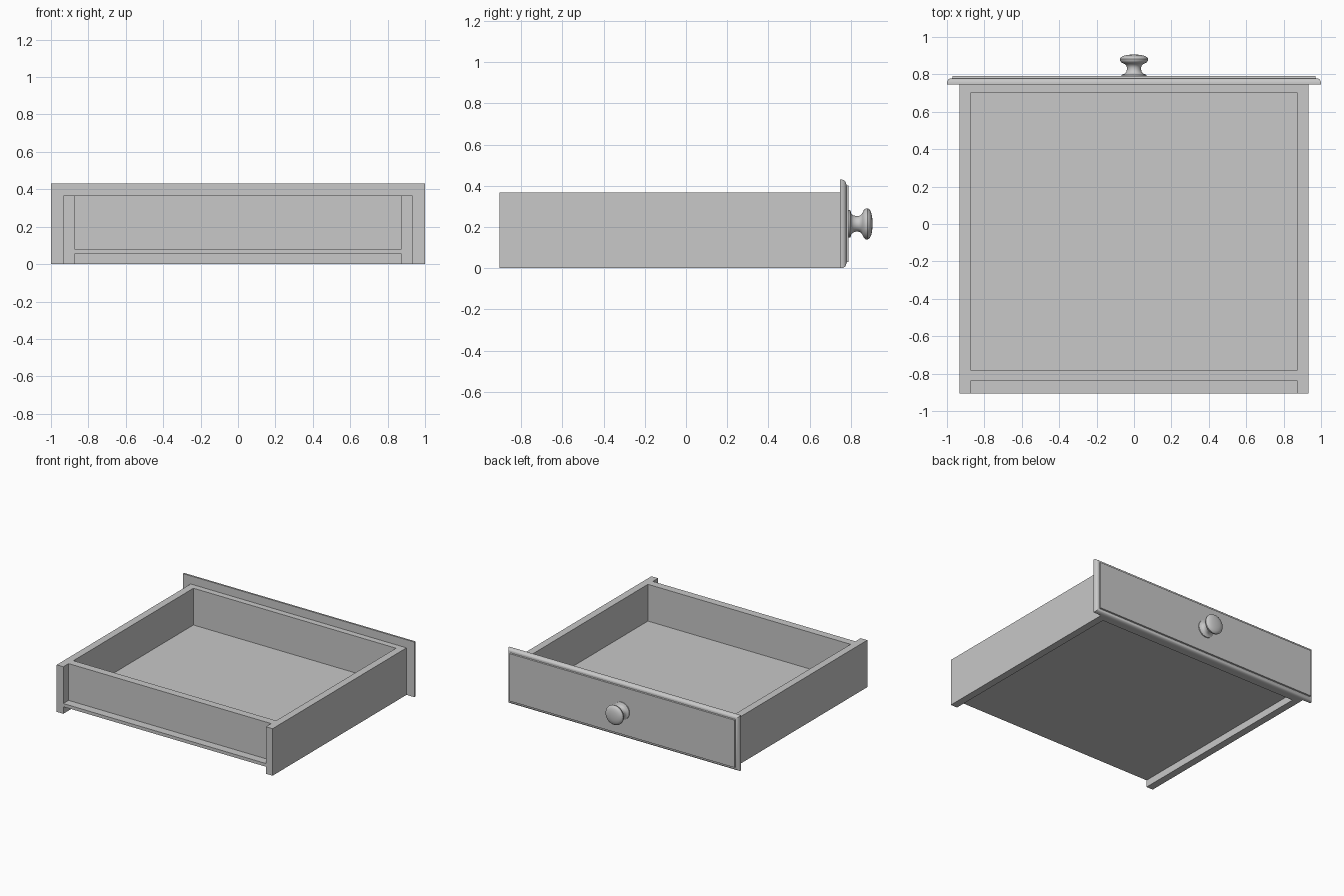
import bpy, bmesh, math

cube = bpy.data.objects.get("Cube")
if cube:
    bpy.data.objects.remove(cube, do_unlink=True)

grey = bpy.data.materials.new("plain_grey")
grey.use_nodes = True
colour = (0.58, 0.58, 0.58, 1)
grey.diffuse_color = colour
grey.node_tree.nodes["Principled BSDF"].inputs["Base Color"].default_value = colour


def finish(name, bm, smooth=False):
    bmesh.ops.recalc_face_normals(bm, faces=bm.faces)
    mesh = bpy.data.meshes.new(name)
    bm.to_mesh(mesh)
    bm.free()
    mesh.materials.append(grey)
    obj = bpy.data.objects.new(name, mesh)
    bpy.context.collection.objects.link(obj)
    if smooth:
        bpy.ops.object.select_all(action='DESELECT')
        obj.select_set(True)
        bpy.context.view_layer.objects.active = obj
        bpy.ops.object.shade_smooth_by_angle(angle=math.radians(35))
    return obj


def board(name, x, y, z):
    """Box between the given (low, high) limits on each axis."""
    bm = bmesh.new()
    bmesh.ops.create_cube(bm, size=1)
    for v in bm.verts:
        v.co = [lo + (c + 0.5) * (hi - lo) for c, (lo, hi) in zip(v.co, (x, y, z))]
    return finish(name, bm)


def loft(name, rings):
    """Skin a stack of equal-sized point rings and cap both ends."""
    bm = bmesh.new()
    loops = [[bm.verts.new(p) for p in ring] for ring in rings]
    n = len(loops[0])
    for a, b in zip(loops, loops[1:]):
        for i in range(n):
            j = (i + 1) % n
            bm.faces.new((a[i], a[j], b[j], b[i]))
    bm.faces.new(loops[0])
    bm.faces.new(loops[-1])
    return finish(name, bm, smooth=True)


OUT, INN = 0.932, 0.875      # outer and inner faces of the sides
BACK, FACE = -0.905, 0.747   # rear end and back of the face panel
TOP = 0.367

# Drawer box
board("left_side", (INN, OUT), (BACK, FACE), (0, TOP))
board("right_side", (-OUT, -INN), (BACK, FACE), (0, TOP))
board("inner_front", (-INN, INN), (0.70, FACE), (0, TOP))
board("rear_board", (-INN, INN), (-0.84, -0.78), (0.08, TOP))
board("bottom_board", (-INN, INN), (BACK, 0.70), (0.055, 0.08))

# Face panel with moulded edge: (inset, y)
MID = 0.215
moulding = [(0, FACE), (0, 0.758), (0.003, 0.767), (0.009, 0.774),
            (0.017, 0.778), (0.028, 0.779), (0.03, 0.79)]
loft("face_panel", [[(sx * (1 - d), y, MID + sz * (MID - d))
                     for sx, sz in ((-1, -1), (1, -1), (1, 1), (-1, 1))]
                    for d, y in moulding])

# Turned knob: (radius, y)
turning = [(0.067, 0.788), (0.067, 0.797), (0.062, 0.8), (0.05, 0.803),
           (0.042, 0.812), (0.038, 0.825), (0.038, 0.838), (0.043, 0.85),
           (0.055, 0.858), (0.068, 0.864), (0.075, 0.873), (0.076, 0.882),
           (0.071, 0.891), (0.057, 0.899), (0.036, 0.904), (0.012, 0.906)]
SEG = 40
loft("knob", [[(r * math.cos(math.tau * i / SEG), y, MID + r * math.sin(math.tau * i / SEG))
               for i in range(SEG)] for r, y in turning])
